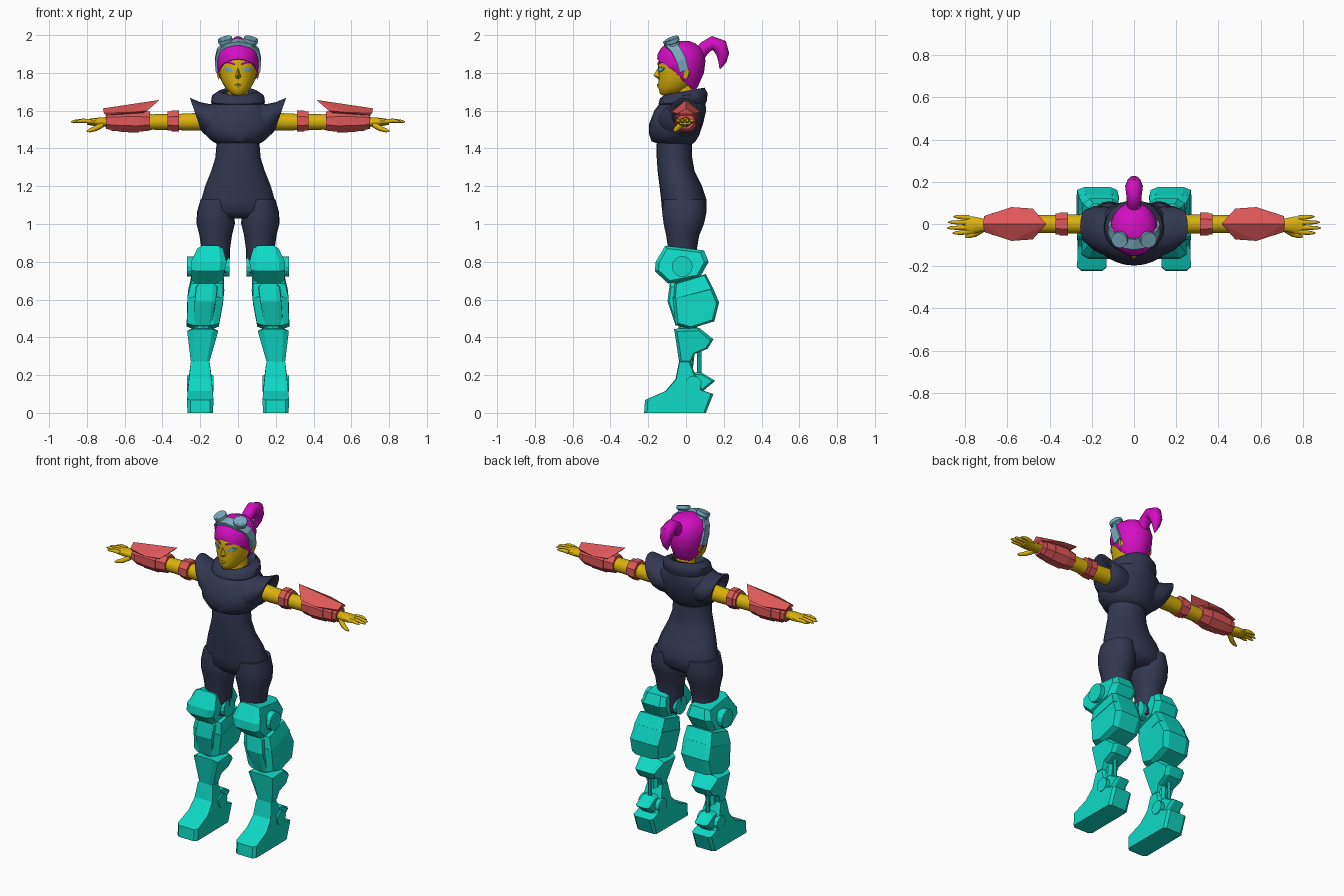
import bpy, bmesh, math
from mathutils import Vector as V


def material(name, r, g, b):
    m = bpy.data.materials.new(name)
    lin = lambda c: (c / 255 / 12.92) if c < 11 else ((c / 255 + 0.055) / 1.055) ** 2.4
    m.diffuse_color = (lin(r), lin(g), lin(b), 1)
    return m


SKIN = material("golden_skin", 218, 178, 12)
HAIR = material("magenta_hair", 212, 14, 194)
CLOTH = material("navy_cloth", 50, 56, 80)
ARMOR = material("teal_armor", 14, 218, 198)
GUARD = material("coral_guard", 222, 88, 88)
STEEL = material("steel_blue", 122, 172, 192)


def finish(name, bm, mat, mirror=False, smooth=False, sub=0):
    bmesh.ops.recalc_face_normals(bm, faces=bm.faces[:])
    me = bpy.data.meshes.new(name)
    bm.to_mesh(me)
    bm.free()
    me.materials.append(mat)
    ob = bpy.data.objects.new(name, me)
    bpy.context.collection.objects.link(ob)
    if smooth:
        bpy.ops.object.select_all(action='DESELECT')
        ob.select_set(True)
        bpy.context.view_layer.objects.active = ob
        bpy.ops.object.shade_smooth_by_angle(angle=math.radians(50))
    if sub:
        ob.modifiers.new("round", 'SUBSURF').levels = sub
        ob.modifiers["round"].render_levels = sub
    if mirror:
        ob.modifiers.new("mirror", 'MIRROR')
    return ob


def loft(name, rings, mat, **kw):
    bm = bmesh.new()
    vs = [[bm.verts.new(p) for p in r] for r in rings]
    n = len(rings[0])
    for a, b in zip(vs, vs[1:]):
        for i in range(n):
            j = (i + 1) % n
            bm.faces.new((a[i], a[j], b[j], b[i]))
    bm.faces.new(vs[0])
    bm.faces.new(vs[-1])
    return finish(name, bm, mat, **kw)


def ring(a, b, side, n=20):
    """Ellipse from point a to point b, bulging by the side vector."""
    a, b, side = V(a), V(b), V(side)
    return [a.lerp(b, (1 - math.cos(t)) / 2) + side * math.sin(t)
            for t in (2 * math.pi * i / n for i in range(n))]


def body(name, rows, mat, n=20, cx=0, **kw):
    """Rows: front y, front z, back y, back z, half width."""
    loft(name, [ring((cx, r[0], r[1]), (cx, r[2], r[3]), (r[4], 0, 0), n) for r in rows],
         mat, smooth=True, **kw)


def tube(name, pts, mat, n=10, turn=0, **kw):
    """Points: x, y, z, radius."""
    ps = [V(p[:3]) for p in pts]
    ref = V((0, 0, 1)) if abs((ps[-1] - ps[0]).normalized().x) > 0.6 else V((1, 0, 0))
    rings = []
    for i, p in enumerate(ps):
        t = (ps[min(i + 1, len(ps) - 1)] - ps[max(i - 1, 0)]).normalized()
        s = t.cross(ref).normalized()
        u = s.cross(t)
        rings.append([p + pts[i][3] * (s * math.cos(a) + u * math.sin(a))
                      for a in (2 * math.pi * k / n + turn for k in range(n))])
    loft(name, rings, mat, **kw)


def hull(name, pts, mat, **kw):
    bm = bmesh.new()
    for p in pts:
        bm.verts.new(p)
    r = bmesh.ops.convex_hull(bm, input=bm.verts[:])
    bmesh.ops.delete(bm, geom=[v for v in bm.verts if not v.link_faces], context='VERTS')
    bmesh.ops.dissolve_limit(bm, angle_limit=0.01, verts=bm.verts[:], edges=bm.edges[:])
    finish(name, bm, mat, **kw)


def leg_x(z):
    return 0.2 - 0.045 * max(0, (z - 0.3) / 0.5)


def plate(name, prof, shrink=0.78, flat=0.65):
    """Chamfered armour block from a side profile of y, z, half width."""
    cy = sum(p[0] for p in prof) / len(prof)
    cz = sum(p[1] for p in prof) / len(prof)
    rings = []
    for f, s in ((-1, shrink), (-flat, 1), (flat, 1), (1, shrink)):
        rings.append([(leg_x(z) + f * w, cy + (y - cy) * s, max(0, cz + (z - cz) * (s if z > 0 else 1)))
                      for y, z, w in prof])
    loft(name, rings, ARMOR, mirror=True)


# Body suit: torso, thighs, chest, collar, sleeves
body("torso", [(-.15, 1.46, .03, 1.46, .11), (-.157, 1.41, .032, 1.41, .115), (-.155, 1.35, .033, 1.35, .12),
               (-.15, 1.28, .045, 1.28, .142), (-.14, 1.20, .085, 1.20, .174), (-.132, 1.13, .108, 1.13, .194),
               (-.127, 1.07, .108, 1.07, .2), (-.09, 1.03, .07, 1.03, .15)], CLOTH, n=24)
body("thigh", [(-.12, 1.13, .10, 1.13, .08), (-.126, 1.06, .108, 1.06, .1), (-.118, 1.0, .095, 1.0, .101),
               (-.105, .94, .07, .94, .086), (-.095, .87, .058, .87, .076), (-.09, .74, .055, .74, .072)],
     CLOTH, cx=.118, mirror=True)
body("chest", [(-.13, 1.42, .03, 1.42, .10), (-.182, 1.437, .05, 1.437, .135), (-.197, 1.48, .07, 1.47, .175),
               (-.195, 1.53, .09, 1.53, .19), (-.168, 1.60, .107, 1.60, .18), (-.13, 1.65, .10, 1.66, .11)],
     CLOTH, n=24)
body("collar", [(-.11, 1.59, .09, 1.61, .10), (-.146, 1.635, .112, 1.655, .143), (-.138, 1.665, .113, 1.695, .138),
                (-.11, 1.685, .098, 1.722, .10), (-.09, 1.675, .075, 1.715, .08), (-.07, 1.63, .05, 1.66, .065)],
     CLOTH, n=24)
loft("sleeve", [ring(a, b, (0, w, 0)) for a, b, w in (
    ((.08, -.04, 1.65), (.08, -.04, 1.45), .11), ((.15, -.03, 1.635), (.15, -.03, 1.46), .115),
    ((.20, -.02, 1.645), (.178, -.02, 1.475), .105), ((.255, -.01, 1.668), (.195, -.01, 1.495), .08),
    ((.245, -.01, 1.645), (.198, -.01, 1.505), .065), ((.19, -.01, 1.61), (.18, -.01, 1.52), .05))],
    CLOTH, mirror=True, smooth=True)

# Neck and head
tube("neck", [(0, .005, 1.58, .055), (0, .0, 1.74, .055)], SKIN, n=16, smooth=True)
body("head", [(-.118, 1.678, -.05, 1.688, .022), (-.138, 1.69, -.005, 1.70, .045), (-.146, 1.72, .03, 1.725, .069),
              (-.146, 1.76, .06, 1.76, .089), (-.146, 1.80, .08, 1.80, .1), (-.15, 1.85, .085, 1.85, .104),
              (-.135, 1.90, .08, 1.90, .1), (-.08, 1.95, .04, 1.945, .06)], SKIN, n=24)
hull("nose", [(0, -.146, 1.83), (0, -.173, 1.787), (.018, -.14, 1.778), (-.018, -.14, 1.778), (0, -.145, 1.765)], SKIN)
hull("lips", [(0, -.155, 1.738), (.028, -.138, 1.735), (-.028, -.138, 1.735), (0, -.15, 1.722), (0, -.14, 1.75),
              (0, -.13, 1.73)], SKIN)
hull("ear", [(.095, -.02, 1.78), (.112, .0, 1.825), (.115, .018, 1.81), (.105, .005, 1.765), (.09, .02, 1.79)],
     SKIN, mirror=True)


def face_plate(name, outline, mat):
    y = lambda x: -.149 + .112 * (1 - math.sqrt(1 - (x / .103) ** 2))
    hull(name, [(x, y(x) + d, z) for x, z in outline for d in (-.004, .005)], mat, mirror=True)


face_plate("eye", [(.022, 1.814), (.04, 1.828), (.06, 1.83), (.075, 1.824), (.058, 1.808), (.038, 1.806)], STEEL)
face_plate("brow", [(.015, 1.842), (.016, 1.852), (.055, 1.866), (.078, 1.855), (.055, 1.855)], HAIR)

# Hair cap and ponytail
body("hair", [(-.135, 1.868, .045, 1.70, .09), (-.153, 1.873, .062, 1.725, .104), (-.15, 1.90, .095, 1.80, .112),
              (-.132, 1.932, .103, 1.865, .11), (-.10, 1.957, .09, 1.92, .091), (-.06, 1.968, .055, 1.953, .058),
              (-.03, 1.97, .02, 1.968, .02)], HAIR, n=24)
tube("ponytail", [(0, .07, 1.89, .03), (0, .10, 1.935, .034), (0, .14, 1.958, .037), (0, .18, 1.94, .042),
                  (0, .195, 1.90, .034), (0, .192, 1.86, .022), (0, .18, 1.822, .003)], HAIR, n=12, smooth=True)

# Goggles: strap over the head and two flanged barrels
strap = []
for x, y, z, nx, nz in ((.107, -.01, 1.81, 1, 0), (.113, -.025, 1.865, 1, .2), (.103, -.05, 1.915, .8, .6),
                        (.065, -.085, 1.952, .4, .9), (0, -.095, 1.965, 0, 1)):
    o = V((nx, -.3 * nz, nz)) * .01
    w = V((0, .024, .009))
    c = V((x, y, z))
    strap.append([c - o - w, c + o - w, c + o + w, c - o + w])
loft("goggle_strap", strap, STEEL, mirror=True)
tube("goggle_barrel", [(.055, -.055, 1.915, .036), (.064, -.068, 1.958, .03), (.065, -.07, 1.963, .039),
                       (.07, -.077, 1.982, .039), (.07, -.077, 1.982, .028), (.069, -.075, 1.976, .026)],
     STEEL, n=14, mirror=True, smooth=True)

# Arms and hands
tube("arm", [(.15, 0, 1.545, .05), (.26, 0, 1.54, .046), (.36, 0, 1.54, .043), (.45, 0, 1.54, .042),
             (.55, 0, 1.54, .044), (.65, 0, 1.54, .033), (.71, 0, 1.54, .025)], SKIN, n=14, mirror=True, smooth=True)
loft("palm", [ring((x, -.005, 1.54 + h), (x, -.005, 1.54 - h), (0, w, 0), 10) for x, h, w in (
    (.69, .024, .026), (.73, .024, .036), (.77, .02, .044), (.80, .014, .04))], SKIN, mirror=True, smooth=True)
for i, (y, tip) in enumerate(((-.037, .86), (-.016, .885), (.007, .88), (.03, .855))):
    tube("finger_%d" % (i + 1), [(.78, y, 1.543, .012), (.82, y * 1.1, 1.547, .011), (tip - .015, y * 1.15, 1.543, .008),
                                 (tip, y * 1.15, 1.54, .003)], SKIN, n=8, mirror=True, smooth=True)
tube("thumb", [(.72, -.025, 1.525, .016), (.755, -.048, 1.505, .014), (.785, -.058, 1.495, .01), (.80, -.06, 1.49, .004)],
     SKIN, n=8, mirror=True, smooth=True)

# Arm bands and forearm guards
for name, x0, x1, r0, r1 in (("arm_band", .313, .352, .06, .06), ("arm_band_rim", .35, .373, .055, .055),
                             ("guard_elbow", .465, .53, .054, .062), ("guard_middle", .525, .62, .066, .063),
                             ("guard_wrist", .615, .675, .06, .055), ("guard_cuff", .67, .70, .05, .045)):
    tube(name, [(x0, 0, 1.545, r0), (x1, 0, 1.545, r1)], GUARD, n=8, turn=math.pi / 8, mirror=True)
hull("guard_fin", [(.415, 0, 1.657), (.715, 0, 1.612)] +
     [(x, s * y, z) for s in (-1, 1) for x, y, z in ((.48, .073, 1.60), (.58, .08, 1.59), (.71, .038, 1.588),
                                                    (.50, .06, 1.588), (.70, .035, 1.575))], GUARD, mirror=True)

# Knee armour with hinge discs
plate("knee_guard", [(-.11, .885, .068), (.095, .86, .068), (.12, .80, .085), (.075, .72, .085), (-.095, .685, .08),
                     (-.165, .75, .09), (-.16, .80, .095)], shrink=.85)
tube("knee_hinge", [(.045, -.02, .775, .055), (.27, -.02, .775, .055)], ARMOR, n=14, mirror=True)
tube("leg_core", [(.155, -.01, .78, .06), (.185, .01, .45, .05), (.197, .0, .22, .035)], ARMOR, mirror=True)

# Shin and calf armour
plate("calf_upper", [(-.06, .685, .085), (.105, .735, .085), (.145, .655, .095), (-.065, .60, .095)], shrink=.9)
plate("calf_lower", [(-.07, .615, .095), (.14, .668, .095), (.175, .585, .095), (.15, .485, .088), (.02, .445, .085),
                     (-.055, .465, .085)], shrink=.88)
plate("shin_ridge", [(-.085, .69, .055), (-.03, .69, .06), (-.02, .47, .055), (-.055, .462, .05), (-.098, .59, .055)])
plate("ankle_guard", [(-.063, .445, .082), (.07, .45, .08), (.145, .39, .065), (.115, .34, .06), (.04, .31, .055),
                      (.02, .26, .05), (-.035, .26, .05)], shrink=.85)
tube("ankle_rod", [(.197, .07, .16, .012), (.197, .07, .38, .012)], ARMOR, n=8, mirror=True)

# Boots with ankle discs and heel spurs
plate("boot", [(-.035, .28, .05), (.02, .28, .05), (.05, .20, .06), (.085, .12, .066), (.145, .10, .066),
               (.105, 0, .066), (-.222, 0, .068), (-.217, .068, .07), (-.11, .115, .066), (-.055, .18, .06)],
      shrink=.92, flat=.75)
plate("heel_spur", [(.03, .215, .045), (.08, .215, .045), (.155, .17, .045), (.09, .115, .045), (.03, .12, .045)])
tube("ankle_disc", [(.13, .04, .155, .042), (.27, .04, .155, .042)], ARMOR, n=12, mirror=True)
